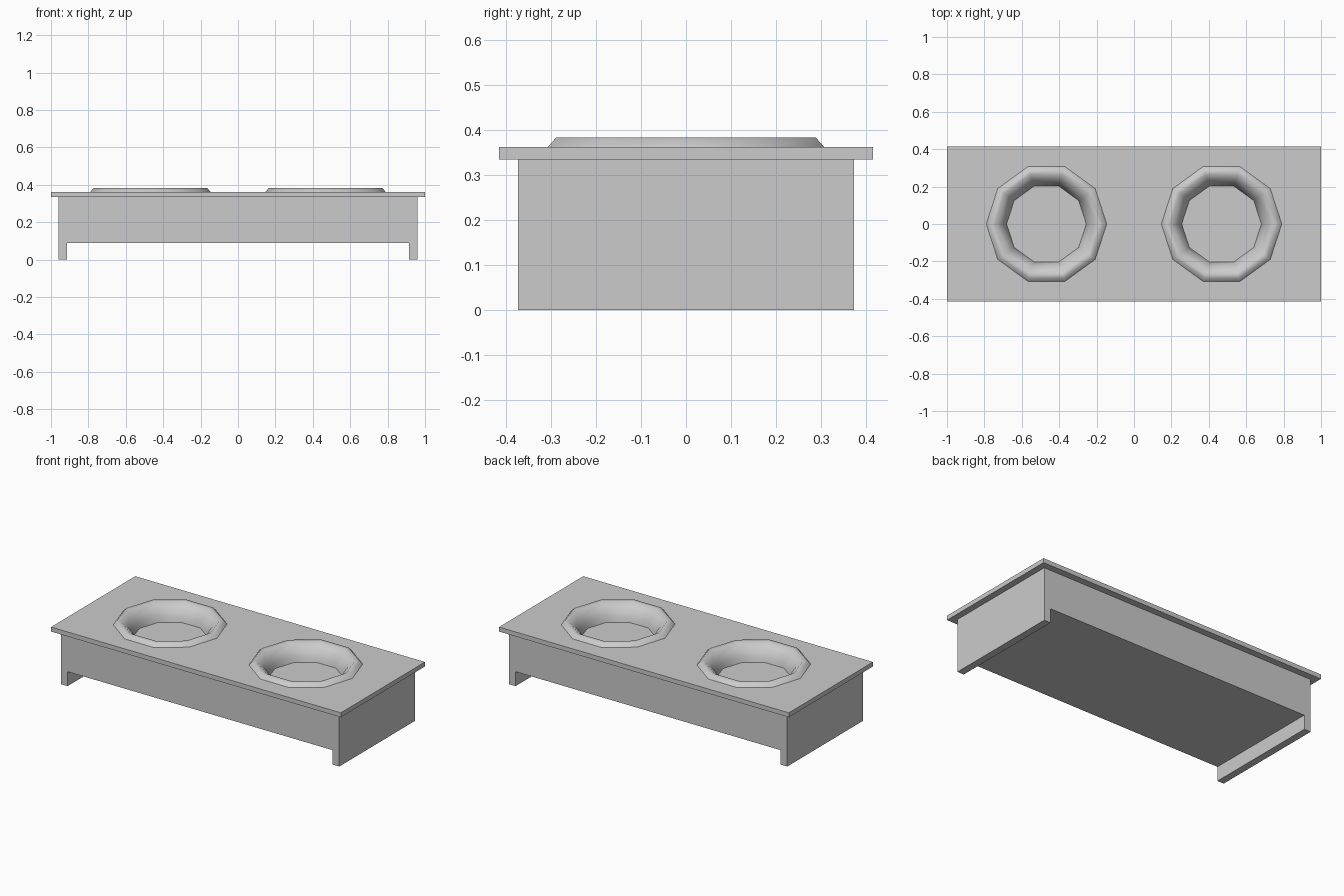
import bpy
import bmesh
from math import cos, sin, pi, radians

cube = bpy.data.objects.get("Cube")
if cube:
    bpy.data.objects.remove(cube, do_unlink=True)

SIDES = 10
BOWL_X = 0.468
FLOOR_Z = 0.28

# Single plain grey finish
grey = bpy.data.materials.new("plain grey")
grey.use_nodes = True
colour = (0.6, 0.6, 0.6, 1)
grey.diffuse_color = colour
grey.node_tree.nodes["Principled BSDF"].inputs["Base Color"].default_value = colour


def add_object(name, bm):
    bmesh.ops.recalc_face_normals(bm, faces=bm.faces)
    mesh = bpy.data.meshes.new(name)
    bm.to_mesh(mesh)
    bm.free()
    mesh.materials.append(grey)
    obj = bpy.data.objects.new(name, mesh)
    bpy.context.collection.objects.link(obj)
    return obj


def extrude_outline(name, outline, depth):
    """Extrude an (x, z) outline through y, centred on y = 0."""
    bm = bmesh.new()
    face = bm.faces.new([bm.verts.new((x, -depth / 2, z)) for x, z in outline])
    moved = bmesh.ops.extrude_face_region(bm, geom=[face])["geom"]
    verts = [v for v in moved if isinstance(v, bmesh.types.BMVert)]
    bmesh.ops.translate(bm, verts=verts, vec=(0, depth, 0))
    return add_object(name, bm)


def lathe(name, profile, cx, cap_start=False):
    """Turn a (radius, z) profile into a ten-sided shape with a closed end."""
    bm = bmesh.new()
    rings = [[bm.verts.new((cx + r * cos(2 * pi * i / SIDES),
                            r * sin(2 * pi * i / SIDES), z))
              for i in range(SIDES)] for r, z in profile]
    for a, b in zip(rings, rings[1:]):
        for i in range(SIDES):
            j = (i + 1) % SIDES
            bm.faces.new((a[i], a[j], b[j], b[i]))
    bm.faces.new(rings[-1])
    if cap_start:
        bm.faces.new(rings[0])
    return add_object(name, bm)


# Solid base with a full-depth foot at each end
half = [(0.96, 0.335), (0.96, 0), (0.915, 0), (0.915, 0.09)]
base = extrude_outline("base", half + [(-x, z) for x, z in reversed(half)], 0.746)

# Overhanging top board
board = extrude_outline("top_board", [(-1, 0.334), (1, 0.334), (1, 0.362), (-1, 0.362)], 0.83)

# Recesses for the bowls
for cx in (-BOWL_X, BOWL_X):
    cutter = lathe("recess_cutter", [(0.305, 0.5), (0.305, FLOOR_Z - 0.01)], cx, True)
    cutter.hide_render = True
    for target in (base, board):
        mod = target.modifiers.new("recess", "BOOLEAN")
        mod.operation = "DIFFERENCE"
        mod.solver = "EXACT"
        mod.object = cutter
        bpy.context.view_layer.objects.active = target
        bpy.ops.object.modifier_apply(modifier=mod.name)
    bpy.data.objects.remove(cutter, do_unlink=True)

# Sunken bowls with raised rims
bowl_profile = [(0.323, 0.361), (0.303, 0.383), (0.278, 0.383),
                (0.24, 0.35), (0.22, 0.31), (0.213, FLOOR_Z)]
for side, cx in (("right", -BOWL_X), ("left", BOWL_X)):
    bowl = lathe(side + "_bowl", bowl_profile, cx)
    # the open shell faces up and outwards
    if bowl.data.polygons[-1].normal.z < 0:
        bowl.data.flip_normals()
    bpy.ops.object.select_all(action="DESELECT")
    bowl.select_set(True)
    bpy.context.view_layer.objects.active = bowl
    bpy.ops.object.shade_smooth_by_angle(angle=radians(60))
